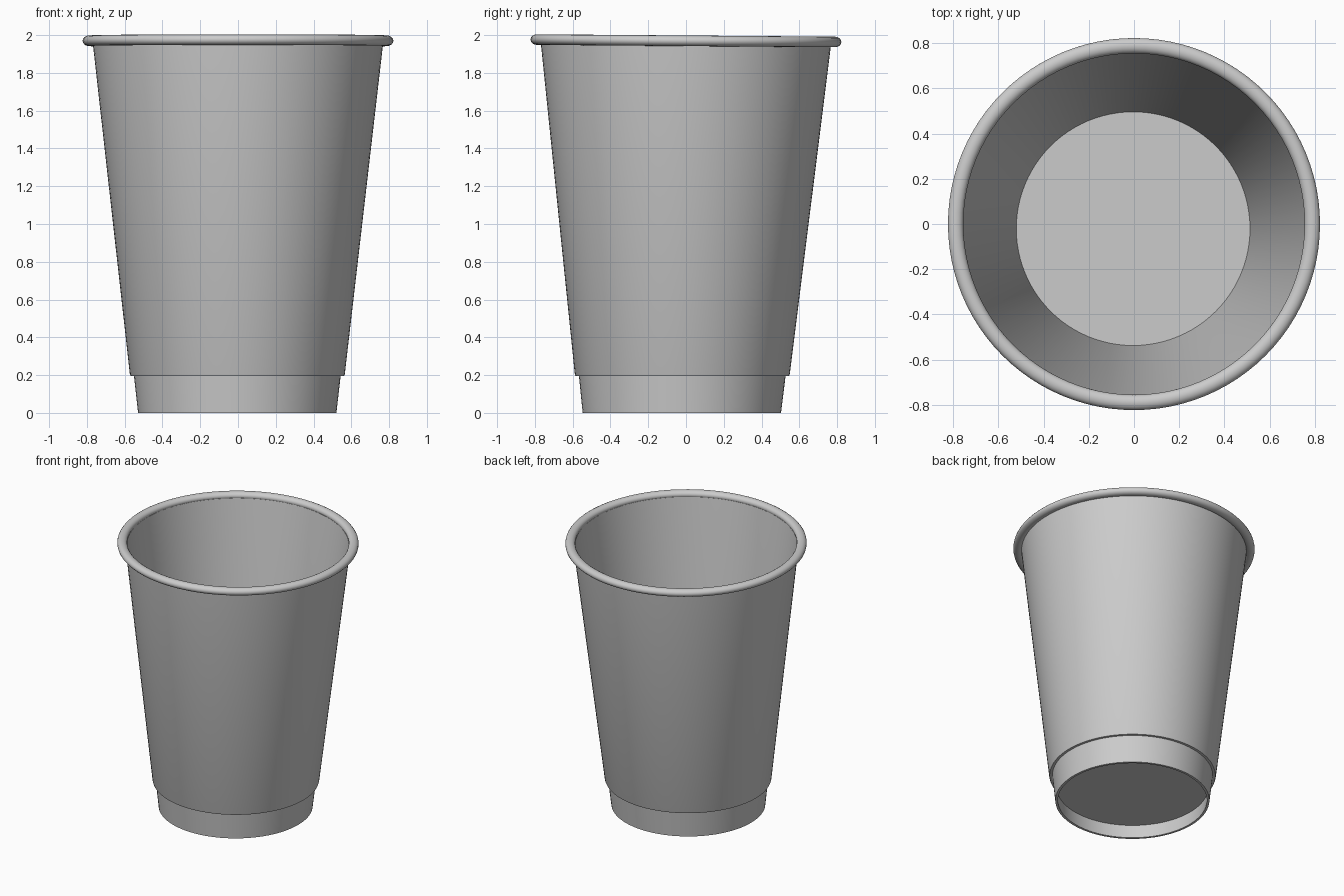
import bpy, bmesh, math

cube = bpy.data.objects.get("Cube")
if cube:
    bpy.data.objects.remove(cube)

SEGMENTS = 96

# Plain paper grey
grey = bpy.data.materials.new("paper grey")
grey.use_nodes = True
grey.diffuse_color = (0.6, 0.6, 0.6, 1)
grey.node_tree.nodes["Principled BSDF"].inputs["Base Color"].default_value = (0.6, 0.6, 0.6, 1)


def lean(r, z, a):
    """Place a lathe point, with the cup leaning very slightly to the back."""
    x, y = r * math.cos(a), r * math.sin(a)
    return (x - 0.004 * (1 - z / 2), y - 0.022 * (1 - z / 2), z - 0.004 * y * z)


def lathe(name, profile, closed=True):
    """Spin (radius, height) points round z; zero radius makes a pole."""
    bm = bmesh.new()
    rings = []
    for r, z in profile:
        if r == 0:
            rings.append([bm.verts.new(lean(0, z, 0))] * SEGMENTS)
        else:
            rings.append([bm.verts.new(lean(r, z, 2 * math.pi * i / SEGMENTS))
                          for i in range(SEGMENTS)])
    pairs = list(zip(rings, rings[1:]))
    if closed:
        pairs.append((rings[-1], rings[0]))
    for low, high in pairs:
        for i in range(SEGMENTS):
            j = (i + 1) % SEGMENTS
            corners = list(dict.fromkeys([low[i], low[j], high[j], high[i]]))
            if len(corners) > 2:
                bm.faces.new(corners)
    bmesh.ops.recalc_face_normals(bm, faces=bm.faces)
    mesh = bpy.data.meshes.new(name)
    bm.to_mesh(mesh)
    bm.free()
    mesh.materials.append(grey)
    obj = bpy.data.objects.new(name, mesh)
    bpy.context.collection.objects.link(obj)
    bpy.ops.object.select_all(action='DESELECT')
    obj.select_set(True)
    bpy.context.view_layer.objects.active = obj
    bpy.ops.object.shade_smooth_by_angle(angle=math.radians(35))
    return obj


# Tapered wall with the stepped base and hollow foot
lathe("cup_wall", [
    (0.525, 0.0), (0.547, 0.195), (0.565, 0.195), (0.569, 0.205),
    (0.769, 1.96), (0.756, 1.96), (0.517, 0.12), (0.508, 0.0)])

# Floor raised above the foot
lathe("cup_floor", [(0, 0.10), (0.518, 0.10), (0.522, 0.12), (0, 0.12)], closed=False)

# Rolled lip
lathe("rolled_rim", [
    (0.789 + 0.034 * math.cos(t), 1.97 + 0.028 * math.sin(t))
    for t in (2 * math.pi * k / 16 for k in range(16))])
